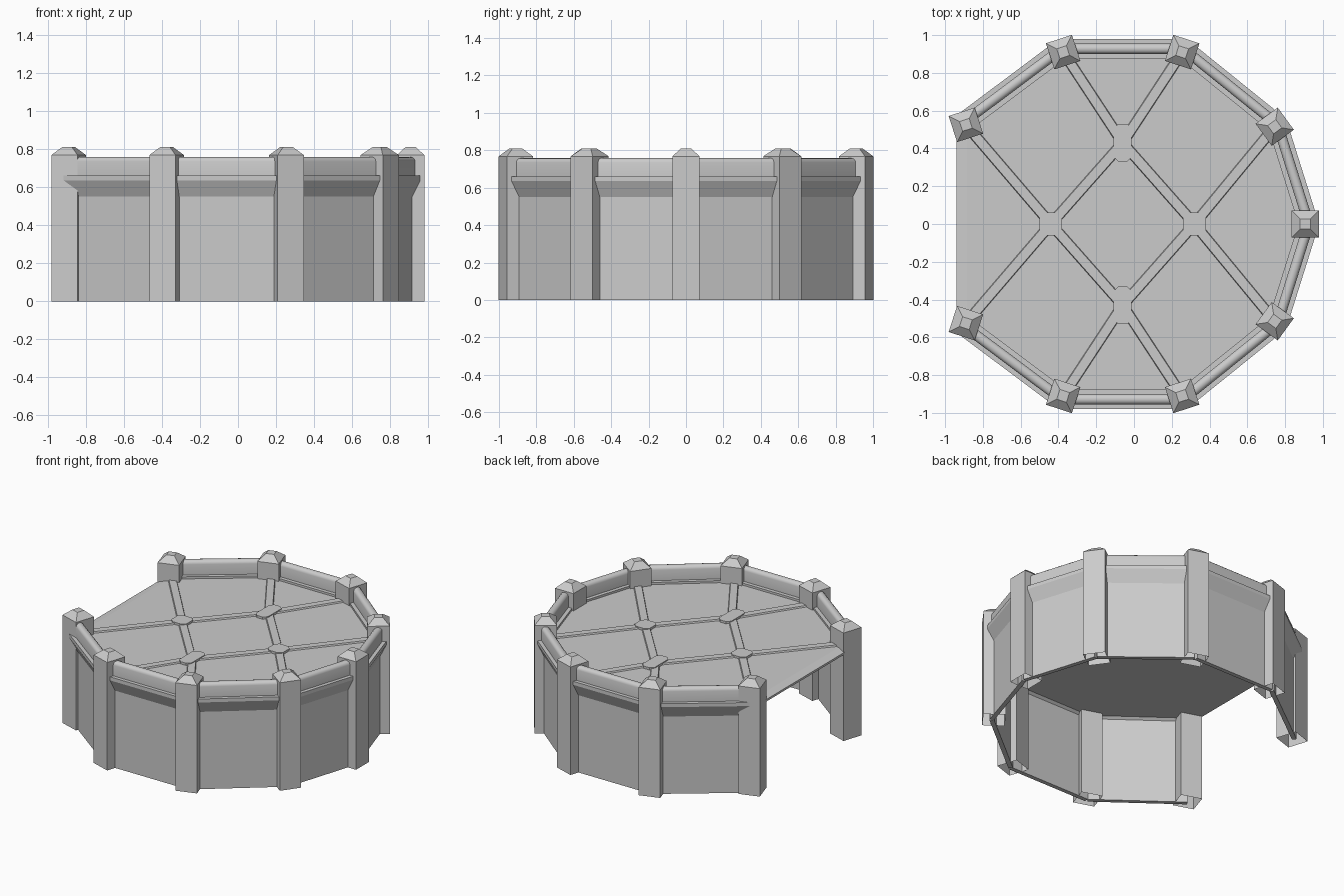
import bpy, bmesh, math
from mathutils import Vector

cube = bpy.data.objects.get("Cube")
if cube:
    bpy.data.objects.remove(cube, do_unlink=True)

stone = bpy.data.materials.new("light grey stone")
stone.use_nodes = True
GREY = (0.6, 0.6, 0.6, 1)
stone.diffuse_color = GREY
stone.node_tree.nodes["Principled BSDF"].inputs["Base Color"].default_value = GREY

DECK = 0.645


def finish(name, bm, smooth=False):
    bmesh.ops.recalc_face_normals(bm, faces=bm.faces)
    mesh = bpy.data.meshes.new(name)
    bm.to_mesh(mesh)
    bm.free()
    mesh.materials.append(stone)
    obj = bpy.data.objects.new(name, mesh)
    bpy.context.collection.objects.link(obj)
    if smooth:
        bpy.ops.object.select_all(action="DESELECT")
        obj.select_set(True)
        bpy.context.view_layer.objects.active = obj
        bpy.ops.object.shade_smooth_by_angle(angle=math.radians(35))
    return obj


def loft(name, rings, cap_start=True, cap_end=True, smooth=False):
    """Join matching point loops with quads and close the ends."""
    bm = bmesh.new()
    loops = [[bm.verts.new(p) for p in ring] for ring in rings]
    count = len(loops[0])
    for a, b in zip(loops, loops[1:]):
        for i in range(count):
            j = (i + 1) % count
            bm.faces.new((a[i], a[j], b[j], b[i]))
    if cap_start:
        bm.faces.new(loops[0][::-1])
    if cap_end:
        bm.faces.new(loops[-1])
    return finish(name, bm, smooth)


def sweep(name, profile, p, q, smooth=False):
    """Run an (outward, height) profile straight from p to q."""
    p, q = Vector(p), Vector(q)
    along = (q - p).normalized()
    out = Vector((along.y, -along.x))
    if out.dot(p + q) < 0:
        out = -out
    rings = [[(*(end + out * o), z) for o, z in profile] for end in (p, q)]
    return loft(name, rings, smooth=smooth)


def square(center, half, turn, z):
    """Four corners of a turned square."""
    pts = []
    for k in range(4):
        a = turn + math.pi / 4 + k * math.pi / 2
        r = half * math.sqrt(2)
        pts.append((center[0] + r * math.cos(a), center[1] + r * math.sin(a), z))
    return pts


def plate(name, cx, cy, hx, hy, z0, z1):
    """Flat plate with clipped corners."""
    c = 0.025
    outline = [(hx, hy - c), (hx - c, hy), (c - hx, hy), (-hx, hy - c),
               (-hx, c - hy), (c - hx, -hy), (hx - c, -hy), (hx, c - hy)]
    return loft(name, [[(cx + x, cy + y, z) for x, y in outline] for z in (z0, z1)])


# Post positions and turns, running round from the open side
half_ring = [(-0.89, 0.525, 18), (-0.375, 0.91, 18), (0.255, 0.91, -18), (0.745, 0.515, 36)]
posts = half_ring + [(0.907, 0, 0)] + [(x, -y, -t) for x, y, t in reversed(half_ring)]
spots = [(x, y) for x, y, t in posts]

# Square posts, open underneath, with blunt pyramid caps
for x, y, t in posts:
    turn = math.radians(t)
    rings = [square((x, y), h, turn, z)
             for h, z in ((0.0725, 0), (0.0725, 0.768), (0.027, 0.81))]
    loft("post", rings, cap_start=False)

# Wall panels with a flared ledge, and a rounded rail on top
wall = [(0.0, 0), (0.03, 0), (0.03, 0.55), (0.07, 0.635), (0.07, 0.66),
        (-0.035, 0.66), (-0.035, 0.63), (0.0, 0.6)]
rail = [(0.045, 0.655), (0.045, 0.735)]
for k in range(1, 6):
    a = math.pi * k / 6
    rail.append((0.018 + 0.027 * math.cos(a), 0.735 + 0.024 * math.sin(a)))
rail += [(-0.009, 0.735), (-0.009, 0.655)]
for p, q in zip(spots, spots[1:]):
    sweep("wall_panel", wall, p, q)
    sweep("rail", rail, p, q, smooth=True)

# Deck with a sloped lip on the open side
top = [(-0.885, 0.53)] + spots[1:-1] + [(-0.885, -0.53)]
low = [(-0.94, 0.48)] + spots[1:-1] + [(-0.94, -0.48)]
loft("deck", [[(x, y, 0.615) for x, y in low], [(x, y, 0.63) for x, y in low],
              [(x, y, DECK) for x, y in top]])

# Raised strips: a diamond in the middle with arms out to the posts
west, north, east, south = (-0.44, 0), (-0.06, 0.43), (0.32, 0), (-0.06, -0.43)
nodes = [west, north, east, south]
links = list(zip(nodes, nodes[1:] + nodes[:1]))
links += [(west, spots[0]), (west, spots[8]), (north, spots[1]), (north, spots[2]),
          (east, spots[3]), (east, spots[5]), (south, spots[6]), (south, spots[7])]
strip = [(-0.032, DECK - 0.01), (0.032, DECK - 0.01), (0.024, DECK + 0.01), (-0.024, DECK + 0.01)]
for p, q in links:
    sweep("deck_strip", strip, p, q)

# Joint plates where the strips meet
for x, y in nodes:
    hx, hy = (0.06, 0.06) if y == 0 else (0.048, 0.1)
    plate("joint_plate", x, y, hx, hy, DECK - 0.01, DECK + 0.016)
